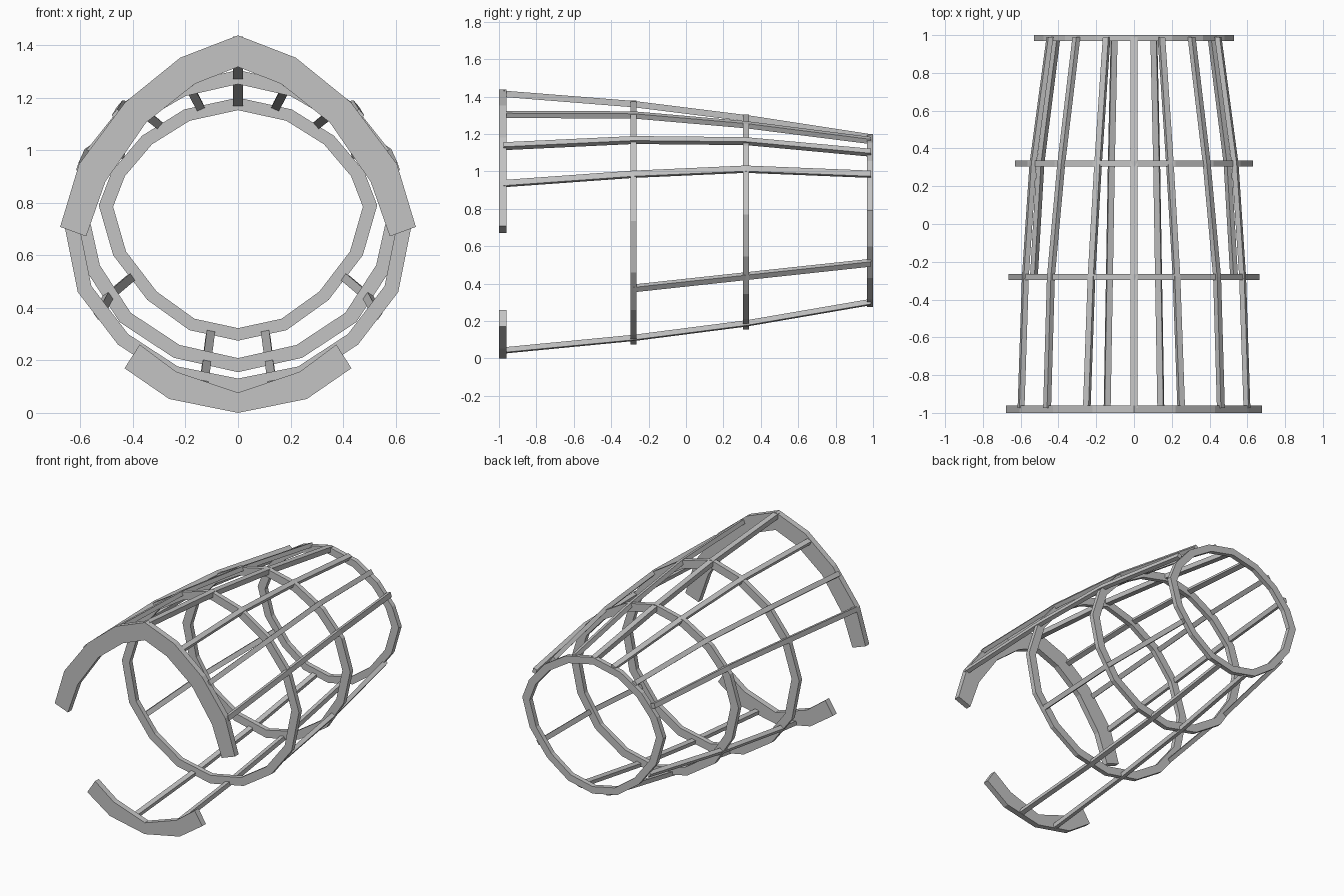
import bpy
from mathutils import Vector

cube = bpy.data.objects.get("Cube")
if cube:
    bpy.data.objects.remove(cube)

grey = bpy.data.materials.new("plain_grey")
grey.use_nodes = True
COLOUR = (0.55, 0.55, 0.55, 1)
grey.diffuse_color = COLOUR
grey.node_tree.nodes["Principled BSDF"].inputs["Base Color"].default_value = COLOUR


def sweep(name, sections, closed=False):
    """Join four-cornered sections into a bar, or into a loop when closed."""
    verts = [v for s in sections for v in s]
    n = len(sections)
    faces = []
    for i in range(n if closed else n - 1):
        a, b = 4 * i, 4 * ((i + 1) % n)
        for k in range(4):
            m = (k + 1) % 4
            faces.append((a + k, a + m, b + m, b + k))
    if not closed:
        faces += [(3, 2, 1, 0), tuple(range(4 * n - 4, 4 * n))]
    mesh = bpy.data.meshes.new(name)
    mesh.from_pydata(verts, [], faces)
    mesh.materials.append(grey)
    ob = bpy.data.objects.new(name, mesh)
    bpy.context.collection.objects.link(ob)
    # Consistent outward normals
    import bmesh
    bm = bmesh.new()
    bm.from_mesh(mesh)
    bmesh.ops.recalc_face_normals(bm, faces=bm.faces)
    bm.to_mesh(mesh)
    bm.free()


def plate(name, outer, inner, y, half, closed=False):
    """Flat frame between an outer and an inner outline."""
    sweep(name, [((ox, y - half, oz), (ox, y + half, oz), (ix, y + half, iz), (ix, y - half, iz))
                 for (ox, oz), (ix, iz) in zip(outer, inner)], closed)


def mirrored(half):
    """Half outline starting on the centre line, completed to both sides."""
    return [(-x, z) for x, z in reversed(half) if x > 0] + half


def ring(name, right, y, centre, scale):
    """Closed frame from a half outline running top to bottom."""
    outer = right + [(-x, z) for x, z in reversed(right) if x > 0]
    inner = [(x * scale, centre + (z - centre) * scale) for x, z in outer]
    plate(name, outer, inner, y, 0.016, True)


# Closed frames
ring("front_middle_ring", [(0, 1.38), (.225, 1.315), (.43, 1.185), (.585, .99), (.665, .735),
                           (.61, .46), (.457, .26), (.25, .125), (0, .075)], -.28, .73, .915)
ring("rear_middle_ring", [(0, 1.305), (.22, 1.255), (.42, 1.14), (.565, .98), (.63, .77),
                          (.58, .545), (.45, .345), (.245, .21), (0, .155)], .32, .73, .907)
ring("rear_ring", [(0, 1.2), (.205, 1.155), (.365, 1.055), (.48, .92), (.53, .79),
                   (.475, .6), (.345, .43), (.185, .315), (0, .275)], .984, .737, .897)

# Open front frame: upper arch and lower cradle
plate("front_arch",
      mirrored([(0, 1.437), (.22, 1.352), (.43, 1.182), (.605, .947), (.677, .708)]),
      mirrored([(0, 1.317), (.165, 1.252), (.35, 1.105), (.505, .88), (.578, .672)]), -.98, .02)
plate("front_cradle",
      mirrored([(0, 0), (.262, .053), (.432, .17)]),
      mirrored([(0, .077), (.236, .157), (.374, .26)]), -.98, .02)

# Lengthwise bars through the frames, as (x, z) at each frame
STATIONS = (-.975, -.28, .32, .99)


def stringer(name, path, width=.032, depth=.028, sides=(1, -1)):
    ys = STATIONS[-len(path):]
    for s in sides:
        x0, z0 = path[0]
        out = Vector((s * x0, 0, z0 - .74)).normalized()
        side = Vector((out.z, 0, -out.x))
        sections = []
        for (x, z), y in zip(path, ys):
            p = Vector((s * x, y, z))
            sections.append([p + out * (a * depth / 2) + side * (b * width / 2)
                             for a, b in ((1, 1), (1, -1), (-1, -1), (-1, 1))])
        label = name if len(sides) == 1 else ("left_" if s > 0 else "right_") + name
        sweep(label, sections)


stringer("top_stringer", [(0, 1.415), (0, 1.36), (0, 1.285), (0, 1.182)], .038, .034, (1,))
stringer("roof_stringer", [(.25, 1.305), (.225, 1.302), (.19, 1.25), (.145, 1.165)])
stringer("shoulder_stringer", [(.46, 1.135), (.44, 1.168), (.385, 1.162), (.305, 1.1)])
stringer("side_stringer", [(.598, .935), (.575, .985), (.535, 1.012), (.445, .985)])
stringer("lower_stringer", [(.53, .375), (.495, .44), (.41, .512)])
stringer("bottom_stringer", [(.142, .043), (.13, .11), (.12, .187), (.105, .302)])
